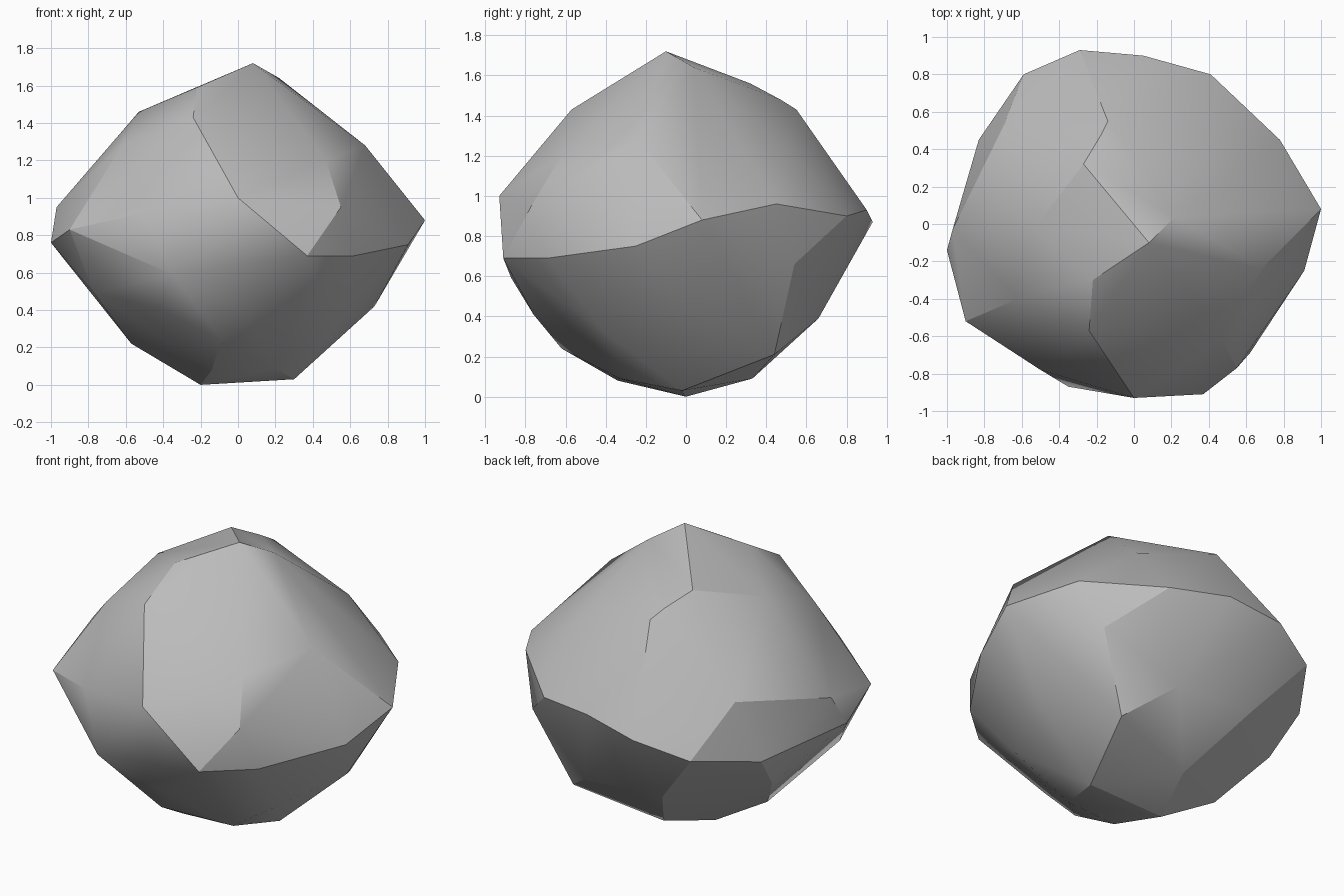
import bpy
import bmesh
import math

default_cube = bpy.data.objects.get("Cube")
if default_cube:
    bpy.data.objects.remove(default_cube, do_unlink=True)


def make_material(name, colour):
    material = bpy.data.materials.new(name)
    material.use_nodes = True
    material.diffuse_color = colour
    shader = material.node_tree.nodes["Principled BSDF"]
    shader.inputs["Base Color"].default_value = colour
    shader.inputs["Roughness"].default_value = 0.9
    return material


# Corner points of the boulder by level, in hundredths of a unit
crown = [(8, -10, 172), (22, 4, 164), (-27, 32, 156), (-22, -30, 159),
         (-18, 47, 148), (-14, 55, 143), (-53, -2, 146), (-24, -57, 143)]

shoulder = [(68, -24, 128), (47, -62, 120), (-62, -40, 128),
            (40, 51, 125), (-70, 52, 106)]

girdle = [(100, 8, 88), (78, 45, 96), (41, 80, 90), (5, 90, 93),
          (-29, 93, 87), (-59, 80, 77), (-83, 45, 70), (-97, -3, 95),
          (-100, -14, 76), (-90, -52, 83), (-50, -78, 92), (-35, -87, 59),
          (0, -93, 100), (37, -91, 69), (55, -77, 95), (62, -69, 69),
          (91, -25, 75)]

underside = [(73, 2, 42), (75, 20, 57), (67, 54, 66), (23, 66, 39),
             (46, 44, 21), (-30, 66, 42), (-77, 26, 48), (-77, -40, 49),
             (-42, -61, 41), (-57, 2, 22), (-9, -62, 24), (2, -76, 41),
             (53, -40, 32)]

base = [(30, -2, 3), (-20, 0, 0), (-8, 33, 9), (20, -33, 9), (-14, -34, 8)]


# Wrap the levels in one faceted skin
def build_boulder(name, levels, material):
    bm = bmesh.new()
    for level in levels:
        for corner in level:
            bm.verts.new([value / 100 for value in corner])
    hull = bmesh.ops.convex_hull(bm, input=bm.verts[:], use_existing_faces=False)
    unused = set(hull["geom_interior"]) | set(hull["geom_unused"])
    inner = [item for item in unused if isinstance(item, bmesh.types.BMVert)]
    bmesh.ops.delete(bm, geom=inner, context='VERTS')
    bmesh.ops.recalc_face_normals(bm, faces=bm.faces[:])
    mesh = bpy.data.meshes.new(name)
    bm.to_mesh(mesh)
    bm.free()
    mesh.materials.append(material)
    boulder = bpy.data.objects.new(name, mesh)
    bpy.context.collection.objects.link(boulder)
    return boulder


stone_grey = make_material("stone_grey", (0.5, 0.5, 0.5, 1))
boulder = build_boulder("boulder", [crown, shoulder, girdle, underside, base], stone_grey)

# Soft facets with the clearer ridges kept sharp
bpy.ops.object.select_all(action='DESELECT')
boulder.select_set(True)
bpy.context.view_layer.objects.active = boulder
bpy.ops.object.shade_smooth_by_angle(angle=math.radians(24))
